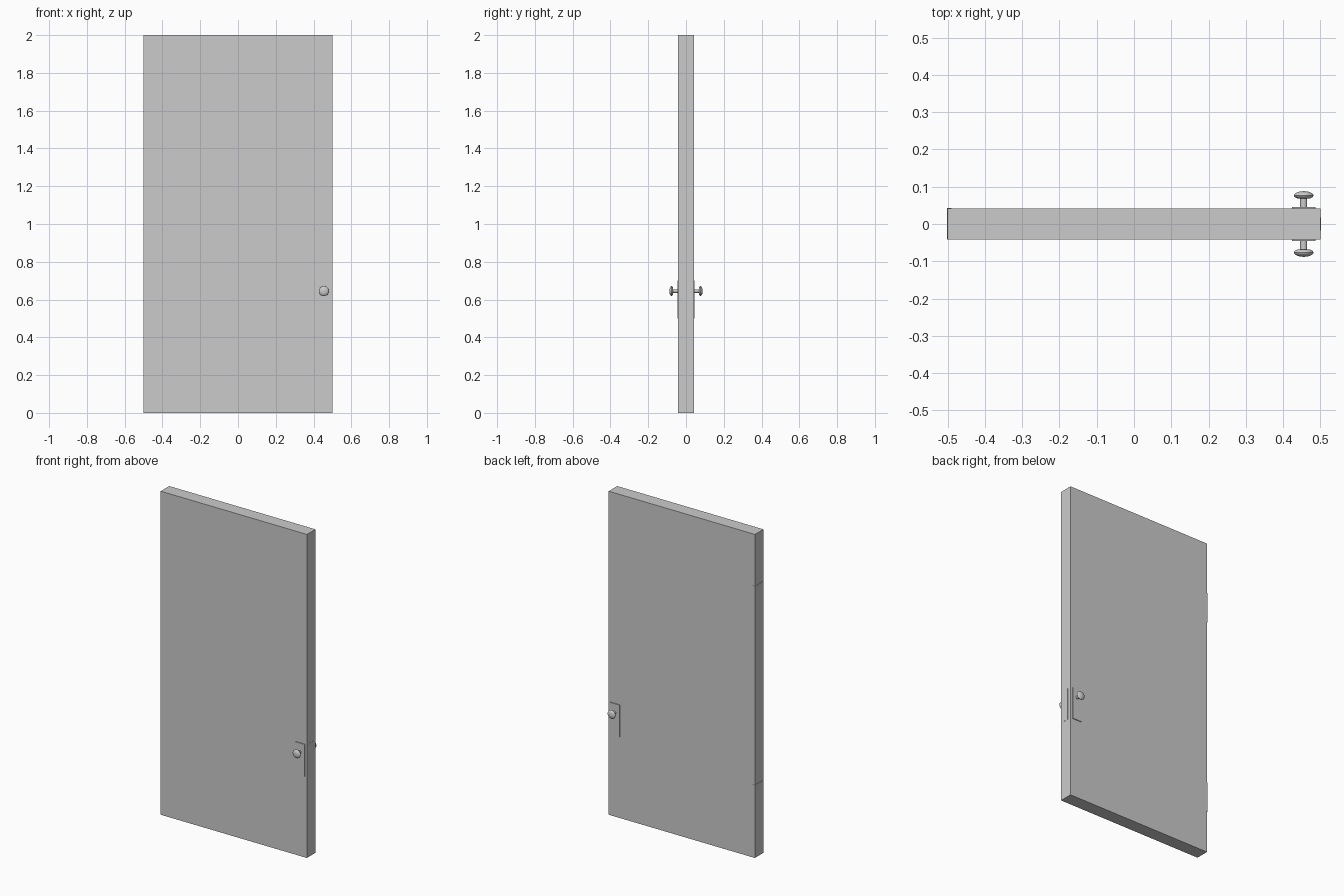
import bpy, bmesh, math
from mathutils import Matrix

if "Cube" in bpy.data.objects:
    bpy.data.objects.remove(bpy.data.objects["Cube"])


def finish(name, bm):
    bmesh.ops.recalc_face_normals(bm, faces=bm.faces)
    me = bpy.data.meshes.new(name)
    bm.to_mesh(me)
    bm.free()
    ob = bpy.data.objects.new(name, me)
    bpy.context.collection.objects.link(ob)
    return ob


def box(name, lo, hi):
    bm = bmesh.new()
    size = [b - a for a, b in zip(lo, hi)]
    mid = [(a + b) / 2 for a, b in zip(lo, hi)]
    bmesh.ops.create_cube(bm, size=1, matrix=Matrix.Translation(mid) @ Matrix.Diagonal((*size, 1)))
    return finish(name, bm)


def knob(name, side, segs=32):
    # stem and lens-shaped grip: (radius, distance from door centre)
    prof = [(0.0095, 0.042), (0.0095, 0.068), (0.018, 0.069), (0.024, 0.072)]
    prof += [(0.0265 * math.cos(a), 0.076 + 0.012 * math.sin(a))
             for a in (math.radians(15 * i) for i in range(6))]
    prof += [(0, 0.088)]
    bm = bmesh.new()
    vs = [bm.verts.new((r, side * d, 0)) for r, d in prof]
    es = [bm.edges.new(p) for p in zip(vs, vs[1:])]
    bmesh.ops.spin(bm, geom=vs + es, cent=(0, 0, 0), axis=(0, 1, 0),
                   angle=math.tau, steps=segs, use_duplicate=False)
    bmesh.ops.remove_doubles(bm, verts=bm.verts, dist=1e-5)
    ob = finish(name, bm)
    ob.location = (0.455, 0, 0.645)
    bpy.ops.object.select_all(action='DESELECT')
    ob.select_set(True)
    bpy.context.view_layer.objects.active = ob
    bpy.ops.object.shade_smooth_by_angle(angle=math.radians(40))


# door slab
box("door_panel", (-0.5, -0.0415, 0), (0.5, 0.0415, 2))

# handle plates and knobs on both faces
for label, s in (("front", -1), ("back", 1)):
    y0, y1 = sorted((s * 0.0415, s * 0.046))
    box(label + "_handle_plate", (0.423, y0, 0.5), (0.487, y1, 0.7))
    knob(label + "_knob", s)

# latch plate on the free edge
box("latch_plate", (0.499, -0.018, 0.5), (0.5012, 0.018, 0.7))

# two thin hinge leaves wrapped round the back corner of the hinge edge
for label, z in (("lower", 0.26), ("upper", 1.49)):
    box(label + "_hinge_leaf", (-0.5015, -0.041, z), (-0.5, 0.0425, z + 0.19))
    box(label + "_hinge_lip", (-0.5, 0.0415, z), (-0.489, 0.0425, z + 0.19))
